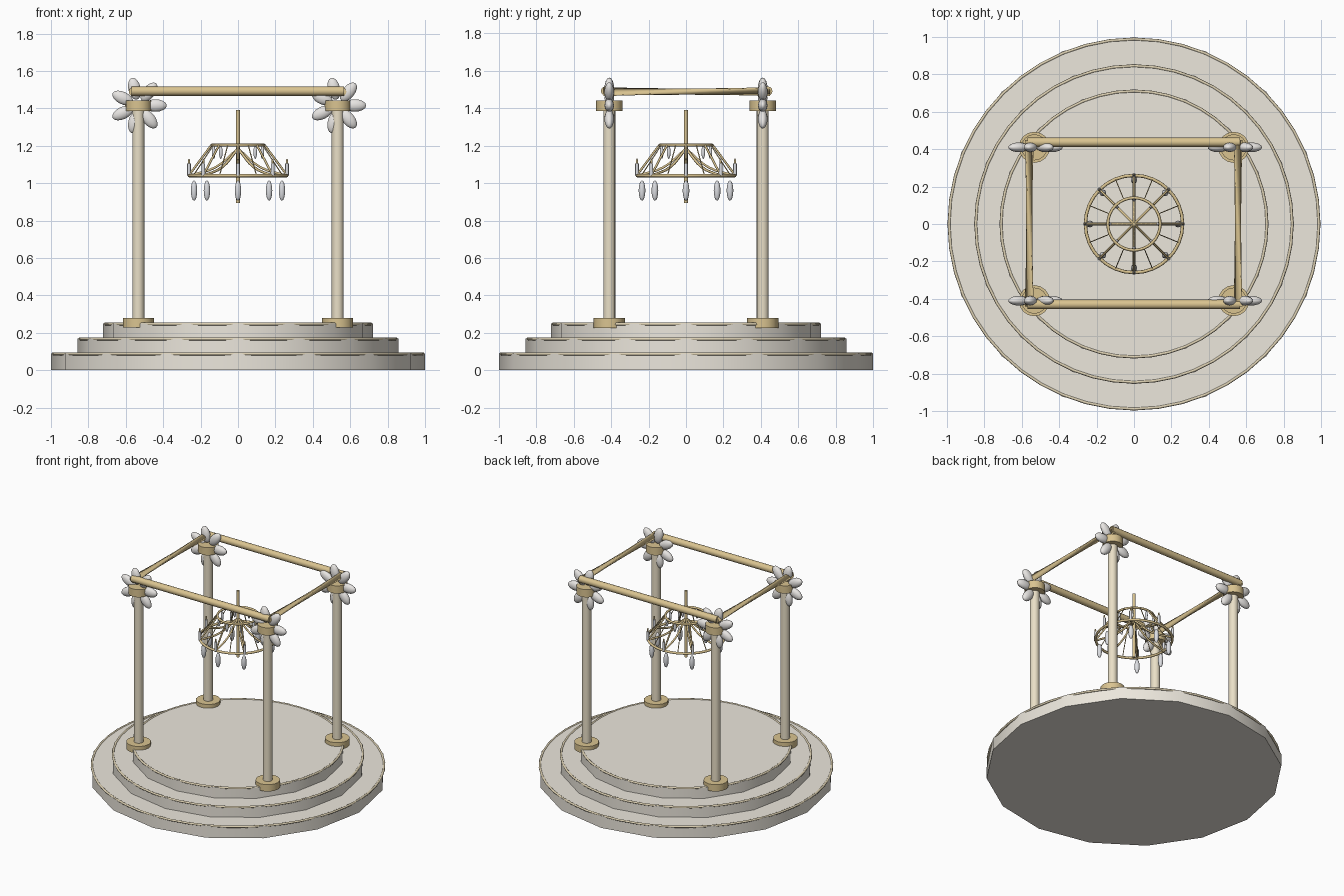
import bpy, bmesh, math
from mathutils import Vector, Matrix

if "Cube" in bpy.data.objects:
    bpy.data.objects.remove(bpy.data.objects["Cube"])

def mat(name, rgb):
    m = bpy.data.materials.new(name)
    m.diffuse_color = (*rgb, 1)
    m.use_nodes = True
    m.node_tree.nodes["Principled BSDF"].inputs["Base Color"].default_value = m.diffuse_color
    return m

CREAM = mat("cream", (0.84, 0.80, 0.72))
GOLD = mat("gold", (0.70, 0.55, 0.28))
TRIM = mat("trim", (0.74, 0.65, 0.46))
IVORY = mat("ivory", (0.82, 0.74, 0.57))
PETAL = mat("petal", (0.80, 0.78, 0.76))
CRYSTAL = mat("crystal", (0.72, 0.73, 0.76))

def finish(name, material):
    o = bpy.context.object
    o.name = name
    o.data.materials.append(material)
    bpy.ops.object.shade_smooth_by_angle(angle=math.radians(50))
    return o

def cyl(name, r, p, q, material, sides=12):
    p, q = Vector(p), Vector(q)
    d = q - p
    bpy.ops.mesh.primitive_cylinder_add(vertices=sides, radius=r, depth=d.length, location=(p + q) / 2,
                                        rotation=d.to_track_quat('Z', 'Y').to_euler())
    return finish(name, material)

def ring(name, R, r, z, material, seg=48):
    bpy.ops.mesh.primitive_torus_add(major_radius=R, minor_radius=r, major_segments=seg,
                                     minor_segments=8, location=(0, 0, z))
    return finish(name, material)

def ball(name, loc, size, material, rot=(0, 0, 0)):
    bpy.ops.mesh.primitive_uv_sphere_add(segments=10, ring_count=8, radius=1, location=loc, rotation=rot)
    bpy.context.object.scale = size
    return finish(name, material)

def twisted_beam(name, x, y0, y1, z, r, twist, material, sides=12):
    # tube whose end section is turned, so the sides pinch in the middle
    bm = bmesh.new()
    ends = []
    for y, off in ((y0, 0), (y1, twist)):
        ends.append([bm.verts.new((x + r * math.cos(off + 2 * math.pi * i / sides), y,
                                   z + r * math.sin(off + 2 * math.pi * i / sides)))
                     for i in range(sides)])
    a, b = ends
    for i in range(sides):
        j = (i + 1) % sides
        bm.faces.new((a[i], a[j], b[j], b[i]))
    bm.faces.new(a)
    bm.faces.new(b)
    bmesh.ops.recalc_face_normals(bm, faces=bm.faces)
    me = bpy.data.meshes.new(name)
    bm.to_mesh(me)
    bm.free()
    o = bpy.data.objects.new(name, me)
    bpy.context.collection.objects.link(o)
    bpy.ops.object.select_all(action='DESELECT')
    bpy.context.view_layer.objects.active = o
    o.select_set(True)
    return finish(name, material)

def polar(r, a, z):
    return Vector((r * math.cos(a), r * math.sin(a), z))

# stepped round platform with trim rings
for i, (r, z0, z1) in enumerate(((1.0, 0, 0.09), (0.857, 0.08, 0.17), (0.722, 0.16, 0.25))):
    bpy.ops.mesh.primitive_cylinder_add(vertices=16, radius=r, depth=z1 - z0, location=(0, 0, (z0 + z1) / 2),
                                        rotation=(0, 0, math.pi / 2))
    finish(f"platform_step_{i}", CREAM)
    ring(f"step_trim_{i}", r - 0.011, 0.008, z1 - 0.003, TRIM)

# columns with bases, capitals and flowers
for sx in (-1, 1):
    for sy in (-1, 1):
        x, y = 0.533 * sx, 0.41 * sy
        cyl("column", 0.032, (x, y, 0.24), (x, y, 1.42), IVORY, 16)
        cyl("column_base", 0.083, (x, y, 0.227), (x, y, 0.278), GOLD, 16)
        cyl("column_capital", 0.07, (x, y, 1.385), (x, y, 1.442), GOLD, 16)
        for k in range(7):
            a = 2 * math.pi * k / 7
            ball("petal", (x + 0.092 * math.cos(a), y, 1.415 + 0.092 * math.sin(a)),
                 (0.035, 0.026, 0.06), PETAL, (0, math.pi / 2 - a, 0))

# top frame
for y in (-0.43, 0.437):
    cyl("long_beam", 0.025, (-0.57, y, 1.492), (0.567, y, 1.492), GOLD)
for x in (-0.56, 0.556):
    twisted_beam("side_beam", x, -0.44, 0.45, 1.489, 0.024, math.radians(120), GOLD)

# chandelier stem and rings
cyl("chandelier_stem", 0.011, (0, 0, 0.895), (0, 0, 1.39), GOLD, 12)
ring("chandelier_upper_ring", 0.14, 0.008, 1.203, GOLD, 32)
ring("chandelier_lower_ring", 0.26, 0.009, 1.04, GOLD, 32)

# curved arms, struts, candles and crystals
for k in range(8):
    a = math.pi * k / 4
    c = bpy.data.curves.new("chandelier_arm", 'CURVE')
    c.dimensions = '3D'
    c.bevel_depth = 0.007
    c.bevel_resolution = 1
    c.resolution_u = 4
    s = c.splines.new('BEZIER')
    pts = ((0.005, 1.18), (0.12, 1.085), (0.26, 1.04))
    s.bezier_points.add(len(pts) - 1)
    for bp, (r, z) in zip(s.bezier_points, pts):
        bp.co = polar(r, a, z)
        bp.handle_left_type = bp.handle_right_type = 'AUTO'
    c.materials.append(GOLD)
    bpy.context.collection.objects.link(bpy.data.objects.new("chandelier_arm", c))
    cyl("ring_strut", 0.006, polar(0.145, a, 1.2), polar(0.26, a, 1.045), GOLD, 8)
    b = a + math.pi / 8
    cyl("thin_strut", 0.003, polar(0.145, b, 1.2), polar(0.255, b, 1.045), GOLD, 6)
    cyl("candle", 0.01, polar(0.262, a, 1.04), polar(0.262, a, 1.105), CRYSTAL, 8)
    ball("flame", polar(0.262, a, 1.115), (0.006, 0.006, 0.016), GOLD)
    ball("large_crystal", polar(0.235, a, 0.96), (0.018, 0.018, 0.054), CRYSTAL)
    ball("small_crystal", polar(0.13, a, 1.165), (0.01, 0.01, 0.035), CRYSTAL)
